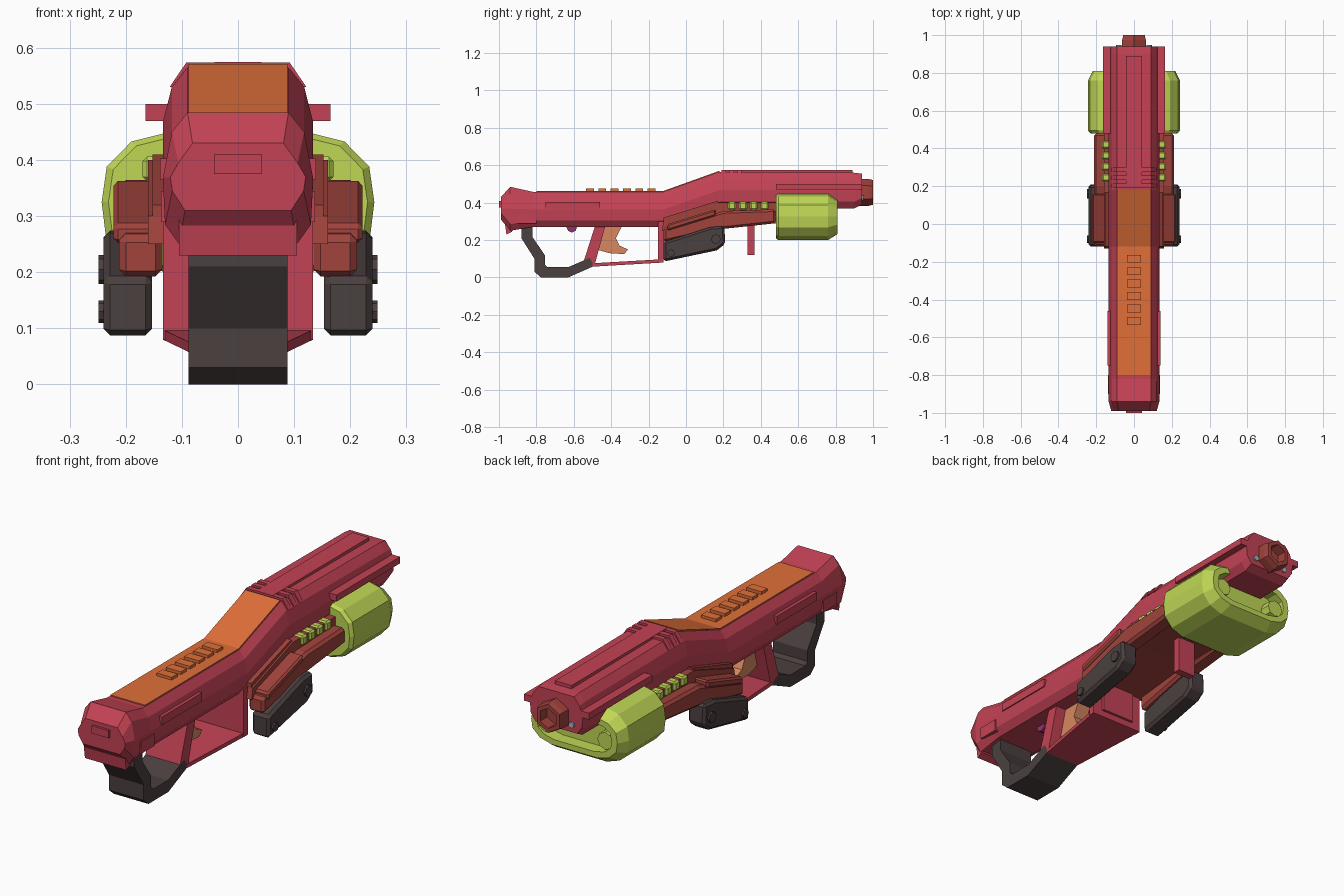
import bpy, bmesh, math
from mathutils import Vector

if "Cube" in bpy.data.objects:
    bpy.data.objects.remove(bpy.data.objects["Cube"])


def material(name, rgb):
    m = bpy.data.materials.new(name)
    m.diffuse_color = (*rgb, 1)
    m.use_nodes = True
    m.node_tree.nodes["Principled BSDF"].inputs["Base Color"].default_value = m.diffuse_color
    return m


RED = material("red", (.55, .055, .09))
BRICK = material("brick", (.36, .055, .045))
ORANGE = material("orange", (.75, .16, .04))
LIME = material("lime", (.52, .68, .09))
DARK = material("dark", (.07, .05, .05))
TAN = material("tan", (.68, .25, .12))
PURPLE = material("purple", (.3, .03, .15))
GREY = material("grey", (.4, .45, .48))


def finish(name, bm, mat, mirror=False):
    bmesh.ops.recalc_face_normals(bm, faces=bm.faces)
    me = bpy.data.meshes.new(name)
    bm.to_mesh(me)
    bm.free()
    ob = bpy.data.objects.new(name, me)
    bpy.context.collection.objects.link(ob)
    me.materials.append(mat)
    if mirror:
        ob.modifiers.new("mirror", "MIRROR").use_mirror_merge = False
    return ob


def loft(name, rings, mat, mirror=False, caps=(True, True)):
    """Bridge successive closed rings of 3D points."""
    bm = bmesh.new()
    vs = [[bm.verts.new(p) for p in r] for r in rings]
    n = len(rings[0])
    for a, b in zip(vs, vs[1:]):
        for i in range(n):
            j = (i + 1) % n
            bm.faces.new((a[i], a[j], b[j], b[i]))
    if caps[0]:
        bm.faces.new(vs[0])
    if caps[1]:
        bm.faces.new(vs[-1])
    return finish(name, bm, mat, mirror)


def prism(name, yz, x0, x1, mat, mirror=False, bevel=0):
    """Extrude a side profile between two x positions."""
    ob = loft(name, [[(x, y, z) for y, z in yz] for x in (x0, x1)], mat, mirror)
    if bevel:
        b = ob.modifiers.new("bevel", "BEVEL")
        b.width, b.segments = bevel, 1
    return ob


def box(name, x0, x1, y0, y1, z0, z1, mat, mirror=False, bevel=0):
    return prism(name, [(y0, z0), (y1, z0), (y1, z1), (y0, z1)], x0, x1, mat, mirror, bevel)


def circle(r, n, axis, at, cx, cz, phase=0):
    """Ring of n points around the x or y axis."""
    pts = []
    for i in range(n):
        a = 2 * math.pi * i / n + phase
        u, v = r * math.cos(a), r * math.sin(a)
        pts.append((cx + u, at, cz + v) if axis == "y" else (at, cx + u, cz + v))
    return pts


# main body: faceted section swept along the length
def section(y, b, t, s=1):
    half = [(.105, b), (.13, b + .035), (.134, b + (t - b) * .5), (.118, t - .035), (.09, t)]
    return [(x * s, y, z) for x, z in half] + [(-x * s, y, z) for x, z in reversed(half)]


loft("main_body", [section(*s) for s in (
    (-.99, .31, .43, .9), (-.94, .25, .485), (-.82, .27, .458), (-.12, .27, .458),
    (.18, .37, .565), (.90, .37, .56), (.94, .39, .555))], RED)
box("butt_plate", -.043, .043, -1, -.96, .375, .41, RED)
prism("butt_lug", [(-.97, .30), (-.96, .23), (-.93, .245), (-.92, .29)], -.105, .105, RED)

# orange top strip and its ribs
prism("top_strip", [(-.80, .45), (-.80, .463), (-.12, .463), (.18, .571), (.18, .555), (-.12, .45)],
      -.088, .088, ORANGE)
for i in range(6):
    y = -.535 + i * .066
    box("top_rib", -.038, .038, y, y + .042, .455, .476, ORANGE)

# raised front cover and cross ridges
box("front_cover", -.042, .042, .19, .89, .55, .575, RED)
for i in range(3):
    y = .19 + i * .042
    loft("cross_ridge", [[(x, yy, z) for x, z in (
        (-.122, .53), (-.092, .574), (.092, .574), (.122, .53))] for yy in (y, y + .024)], RED)

# side rails and panels
box("side_rail", .12, .165, .48, .94, .47, .50, RED, True)
box("side_panel", .12, .139, -.75, -.46, .365, .403, RED, True)
box("side_strip", .12, .137, -.90, -.80, .29, .345, RED, True)

# hollow six-sided muzzle
loft("muzzle", [circle(r, 6, "y", y, 0, .455, math.pi / 6) for r, y in (
    (.072, .92), (.072, .975), (.066, 1), (.046, 1), (.046, .95))], BRICK)
loft("muzzle_bolt", [circle(.014, 8, "y", y, .08, .425) for y in (.93, .948)], GREY, True)

# rear hand loop
prism("rear_grip", [
    (-.88, .28), (-.88, .21), (-.81, .10), (-.81, .03), (-.775, 0), (-.63, 0), (-.49, .062),
    (-.515, .105), (-.63, .055), (-.74, .055), (-.755, .07), (-.755, .12), (-.82, .215), (-.82, .28)],
    -.088, .088, DARK)

# trigger guard: rear strut, lower plate and front wall
prism("guard_strut", [(-.545, .092), (-.49, .062), (-.43, .28), (-.485, .28)], -.088, .088, RED)
loft("guard_plate", [[(-w, y, z), (w, y, z), (w, y, z + .018), (-w, y, z + .018)]
                     for w, y, z in ((.088, -.50, .058), (.134, -.12, .08))], RED)
box("guard_wall", -.134, .134, -.15, -.12, .08, .30, RED)
box("guard_wall_panel", -.085, .085, -.125, -.108, .11, .25, RED)

# trigger and release button
prism("trigger", [(-.45, .28), (-.455, .22), (-.48, .15), (-.41, .13), (-.33, .125), (-.31, .15),
                  (-.355, .17), (-.375, .21), (-.34, .28)], -.035, .035, TAN)
prism("release_button", [(-.645, .28), (-.63, .25), (-.61, .24), (-.59, .25), (-.58, .28)],
      -.03, .03, PURPLE)

# lower frame and stepped side blocks
prism("lower_frame", [(-.13, .25), (-.12, .30), (.17, .40), (.60, .40), (.60, .29), (.2, .285)],
      -.16, .16, BRICK)
prism("side_block", [(-.12, .19), (-.12, .265), (-.02, .29), (.2, .355), (.48, .365), (.48, .29),
                     (.2, .26)], .135, .212, BRICK, True, .012)
prism("side_ridge", [(-.10, .25), (-.10, .285), (.16, .365), (.16, .33)], .15, .222, BRICK, True, .008)
prism("upper_ridge", [(-.12, .30), (-.12, .32), (.17, .41), (.17, .385)], .12, .152, BRICK, True)

# dark side pods with bolts
prism("side_pod", [(-.12, .085), (-.12, .19), (.13, .27), (.205, .275), (.21, .18), (.165, .145)],
      .153, .24, DARK, True, .012)
for y, z, r in ((.16, .205, .026), (-.08, .13, .02)):
    loft("pod_bolt", [circle(r, 8, "x", x, y, z) for x in (.23, .249)], DARK, True)

# hanging post under the frame
box("front_post", -.045, .045, .33, .365, .12, .31, RED)

# lime side pegs
for i in range(4):
    y = .225 + i * .058
    box("side_peg", .12, .17, y, y + .042, .362, .406, LIME, True, .008)

# lime pump drum: rounded wide section with a recessed front
half = [(.13, .2), (.195, .222), (.236, .268), (.243, .325), (.234, .388), (.19, .433), (.13, .448)]
outline = half + [(-x, z) for x, z in reversed(half)]


def drum_ring(y, sx, sz):
    return [(x * sx, y, .325 + (z - .325) * sz) for x, z in outline]


loft("pump_drum", [drum_ring(*r) for r in (
    (.48, .95, .93), (.495, 1, 1), (.76, 1, 1), (.81, .9, .74), (.81, .78, .54), (.75, .78, .54))], LIME)
loft("drum_lug", [circle(.04, 8, "y", y, .15, .315) for y in (.74, .80)], LIME, True)
